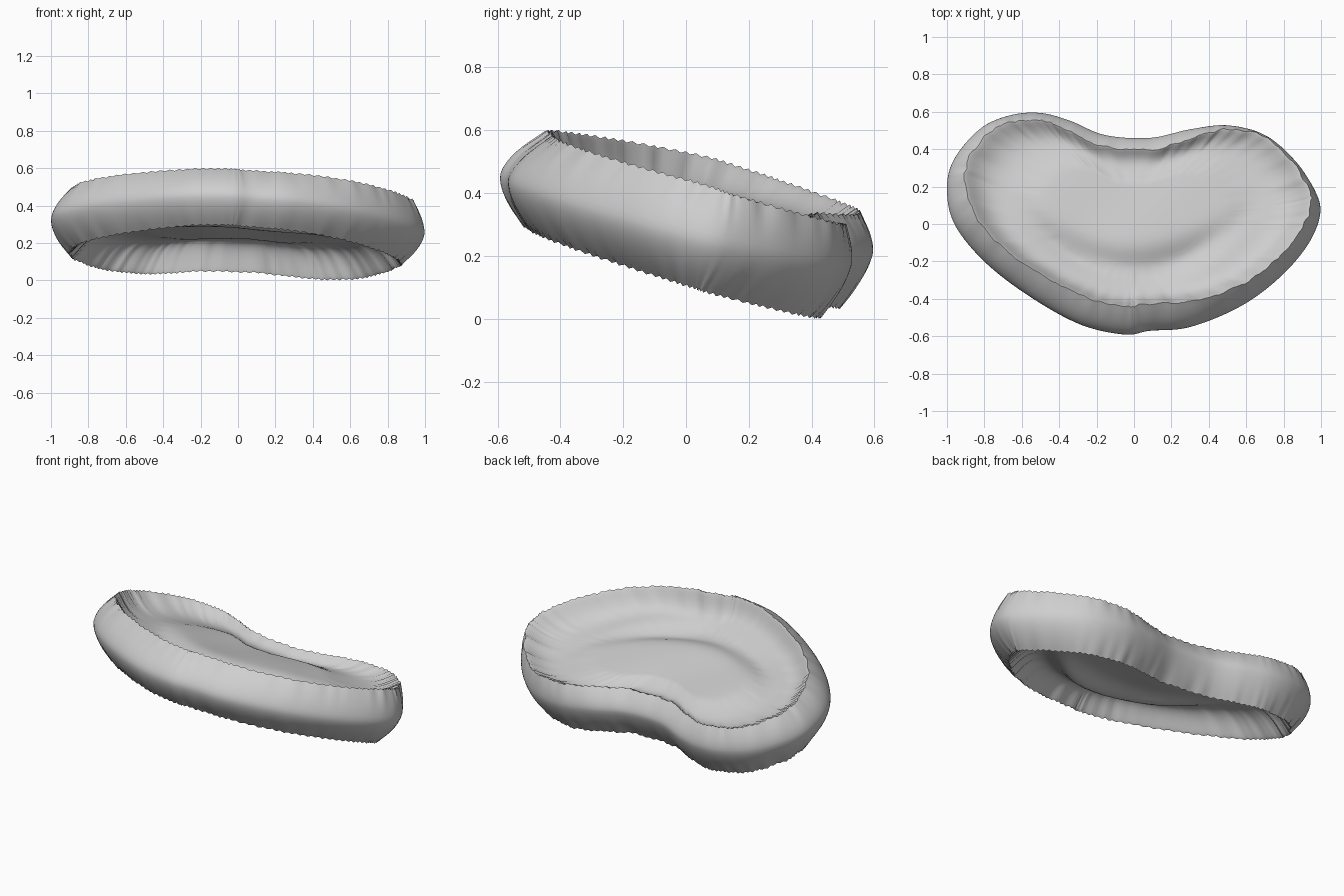
import bpy
import bmesh
import math
import random
from mathutils import Vector

cube = bpy.data.objects.get("Cube")
if cube:
    bpy.data.objects.remove(cube)

random.seed(4)
SEGMENTS = 260

# Bean-shaped outline at the widest level of the wall
OUTLINE = [Vector(p) for p in (
    (-1, .19), (-.96, .35), (-.82, .51), (-.66, .58), (-.5, .592), (-.34, .55),
    (-.155, .475), (.085, .46), (.3, .505), (.5, .525), (.7, .47), (.86, .335),
    (.97, .17), (.995, .05), (.93, -.11), (.78, -.285), (.57, -.44), (.3, -.55),
    (.085, -.57), (-.05, -.59), (-.29, -.535), (-.56, -.385), (-.8, -.2), (-.96, 0))]

# Tilted plane the whole ring lies along
SLOPE_X, SLOPE_Y, BASE = -.05, -.24, .33
NORMAL = Vector((-SLOPE_X, -SLOPE_Y, 1)).normalized()


def on_plane(p, height):
    return Vector((p.x, p.y, BASE + SLOPE_X * p.x + SLOPE_Y * p.y)) + NORMAL * height


def spline(points, u):
    """Closed smooth curve through the points, u from 0 to 1."""
    n = len(points)
    i, t = int(u * n), u * n % 1
    a, b, c, d = (points[(i + k) % n] for k in (-1, 0, 1, 2))
    return b + (c - a) * t / 2 + (a - b * 2.5 + c * 2 - d / 2) * t ** 2 \
        + ((b - c) * 3 + d - a) * t ** 3 / 2


def add_mesh(name, rings, material, centre=None):
    """Skin a list of closed rings, with an optional centre point."""
    bm = bmesh.new()
    loops = [[bm.verts.new(p) for p in ring] for ring in rings]
    for low, high in zip(loops, loops[1:]):
        for i in range(SEGMENTS):
            j = (i + 1) % SEGMENTS
            bm.faces.new((low[i], low[j], high[j], high[i]))
    if centre is not None:
        tip = bm.verts.new(centre)
        for i in range(SEGMENTS):
            bm.faces.new((loops[-1][i], loops[-1][(i + 1) % SEGMENTS], tip))
    bmesh.ops.recalc_face_normals(bm, faces=bm.faces)
    for f in bm.faces:
        f.smooth = True
    mesh = bpy.data.meshes.new(name)
    bm.to_mesh(mesh)
    bm.free()
    mesh.materials.append(material)
    obj = bpy.data.objects.new(name, mesh)
    bpy.context.collection.objects.link(obj)
    return obj


grey = bpy.data.materials.new("light_grey")
grey.use_nodes = True
grey.diffuse_color = (.62, .62, .62, 1)
grey.node_tree.nodes["Principled BSDF"].inputs["Base Color"].default_value = (.62, .62, .62, 1)

outline = [spline(OUTLINE, i / SEGMENTS) for i in range(SEGMENTS)]
inward = []
for i in range(SEGMENTS):
    along = outline[(i + 2) % SEGMENTS] - outline[i - 2]
    inward.append(Vector((along.y, -along.x)).normalized())

# Irregular folds that grow towards both rims
folds = [random.uniform(-1, 1) for _ in range(SEGMENTS)]
folds = [(folds[i - 1] + folds[i] * 2 + folds[(i + 1) % SEGMENTS]) / 4
         for i in range(SEGMENTS)]


def wall_point(i, t):
    """Flat position and height on the wall, t from -1 (bottom) to 1 (top)."""
    p = outline[i]
    back, side = max(0, p.y), p.x ** 2
    if t > 0:
        depth = .11 - .03 * side - .02 * p.x - .08 * side * (1 - side) - .05 * back
        half = .165 - back * (.07 + .07 * math.exp(-side / .12))
    else:
        depth, half = .08 - .05 * p.y + .04 * side, .165 + .035 * p.y
    inset = depth * abs(t) ** 1.7 + .01 * folds[i] * t * t
    ragged = .004 * (-1) ** i * abs(t) ** 12
    return p + inward[i] * inset, half * t + ragged


# Bulging wall with ragged rims
wall_rings = [[on_plane(*wall_point(i, k / 8)) for i in range(SEGMENTS)]
              for k in range(-8, 9)]
parts = [add_mesh("outer_wall", wall_rings, grey)]


# Sheets that dip in from each rim, swell in the middle and share a furrow
def sheet_point(p, rim_height, s, groove, middle):
    p = p * s
    d = 1 - s
    edge = math.exp(-(d / .11) ** 1.3)
    swell = groove + (middle - groove) * min(1, d / .45) ** 2
    furrow = .055 * math.exp(-((p.y + .25 - .8 * p.x ** 2) / .085) ** 2 - (p.x / .5) ** 4)
    ripple = .006 * math.sin(9 * p.x) * math.sin(8 * p.y + 1)
    return on_plane(p, rim_height * edge + (swell - furrow + ripple) * (1 - edge))


for name, t, groove, middle in (("top_sheet", 1, .045, .08),
                                ("bottom_sheet", -1, -.015, -.045)):
    rim = [wall_point(i, t) for i in range(SEGMENTS)]
    rings = [[sheet_point(p, h, 1 - (k / 30) ** 1.5, groove, middle) for p, h in rim]
             for k in range(30)]
    centre = sheet_point(Vector((0, 0)), 0, 0, groove, middle)
    parts.append(add_mesh(name, rings, grey, centre))

# Rest the lowest point on the ground
lowest = min(v.co.z for obj in parts for v in obj.data.vertices)
for obj in parts:
    for v in obj.data.vertices:
        v.co.z -= lowest
